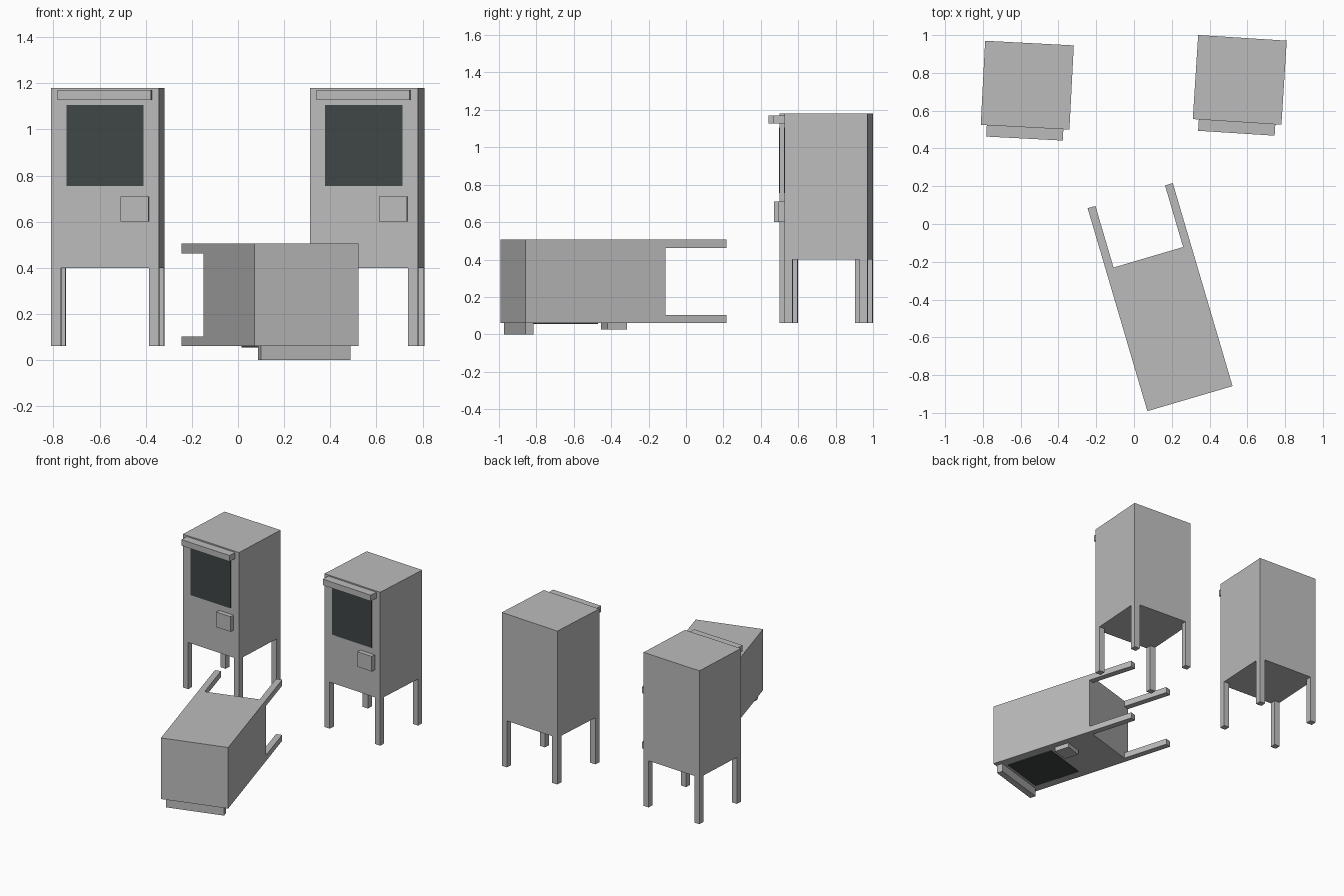
import bpy
from math import radians
from mathutils import Matrix

if "Cube" in bpy.data.objects:
    bpy.data.objects.remove(bpy.data.objects["Cube"])


def material(name, rgb):
    m = bpy.data.materials.new(name)
    m.diffuse_color = (*rgb, 1)
    m.use_nodes = True
    m.node_tree.nodes["Principled BSDF"].inputs["Base Color"].default_value = m.diffuse_color
    return m


GREY = material("grey metal", (0.50, 0.50, 0.50))
DARK = material("dark glass", (0.05, 0.062, 0.062))


def box(name, lo, hi, mat, frame):
    """Box between two local corners, placed by the cabinet's frame."""
    bpy.ops.mesh.primitive_cube_add(size=1)
    ob = bpy.context.object
    ob.name = name
    size = [b - a for a, b in zip(lo, hi)]
    mid = [(a + b) / 2 for a, b in zip(lo, hi)]
    ob.data.transform(Matrix.Translation(mid) @ Matrix.Diagonal((*size, 1)))
    ob.data.materials.append(mat)
    ob.matrix_world = frame


W, D, H, LEG, T = 0.235, 0.223, 1.12, 0.34, 0.043


def cabinet(label, frame):
    # Main case
    box(label + "_case", (-W, -D, LEG), (W, D, H), GREY, frame)
    # Four legs flush with the corners
    for sx, side in ((-1, "left"), (1, "right")):
        for sy, end in ((-1, "front"), (1, "back")):
            xs = sorted((sx * W, sx * (W - T)))
            ys = sorted((sy * D, sy * (D - T)))
            box(f"{label}_{end}_{side}_leg", (xs[0], ys[0], 0),
                (xs[1], ys[1], LEG), GREY, frame)
    # Front details: window, top ledge, coin box
    box(label + "_window", (-0.168, -D - 0.005, 0.695), (0.168, -D, 1.045), DARK, frame)
    box(label + "_ledge", (-0.203, -D - 0.06, 1.067), (0.203, -D, 1.111), GREY, frame)
    box(label + "_coin_box", (0.068, -D - 0.033, 0.54), (0.19, -D, 0.65), GREY, frame)


def placed(x, y, z, turn, tip=0):
    return (Matrix.Translation((x, y, z)) @ Matrix.Rotation(radians(turn), 4, 'Z')
            @ Matrix.Rotation(radians(tip), 4, 'X'))


# Two standing cabinets and one tipped over onto its front
cabinet("left", placed(-0.565, 0.735, 0.06, -3.0))
cabinet("right", placed(0.56, 0.763, 0.06, -3.65))
cabinet("fallen", placed(-0.02, 0.15, 0.283, 16.4, 90))
